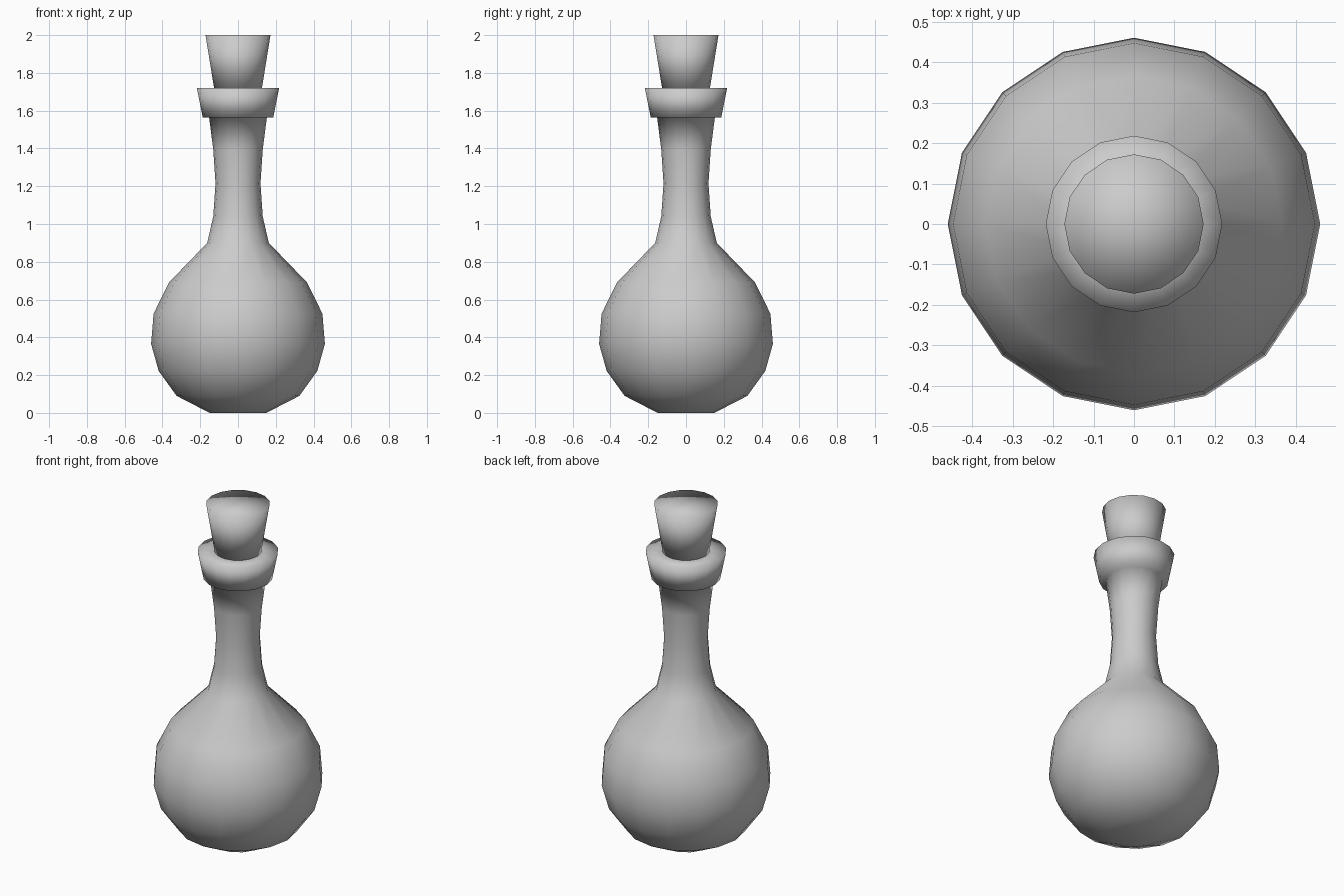
import bpy, bmesh, math

if "Cube" in bpy.data.objects:
    bpy.data.objects.remove(bpy.data.objects["Cube"])

SIDES = 16


def lathe(name, profile):
    """Spin a (radius, z) profile around z; radius 0 gives a single pole vertex."""
    bm = bmesh.new()
    rings = []
    for r, z in profile:
        if r == 0:
            rings.append([bm.verts.new((0, 0, z))] * SIDES)
        else:
            rings.append([bm.verts.new((r * math.cos(a), r * math.sin(a), z))
                          for a in (2 * math.pi * i / SIDES for i in range(SIDES))])
    for low, high in zip(rings, rings[1:]):
        for i in range(SIDES):
            j = (i + 1) % SIDES
            corners = dict.fromkeys((low[i], low[j], high[j], high[i]))
            bm.faces.new(list(corners)).smooth = True
    bmesh.ops.recalc_face_normals(bm, faces=bm.faces)
    mesh = bpy.data.meshes.new(name)
    bm.to_mesh(mesh)
    bm.free()
    obj = bpy.data.objects.new(name, mesh)
    bpy.context.collection.objects.link(obj)
    return obj


# Round flask with slender neck and flared collar
lathe("flask", [
    (0, 0), (0.15, 0), (0.325, 0.09), (0.42, 0.222), (0.46, 0.365),
    (0.447, 0.525), (0.366, 0.69), (0.163, 0.90), (0.131, 1.04),
    (0.119, 1.215), (0.131, 1.395), (0.153, 1.565),
    (0.187, 1.565), (0.218, 1.72), (0.126, 1.72),
])

# Tapered stopper in the flask mouth
lathe("stopper", [(0, 1.715), (0.126, 1.715), (0.172, 2.0), (0, 2.0)])
